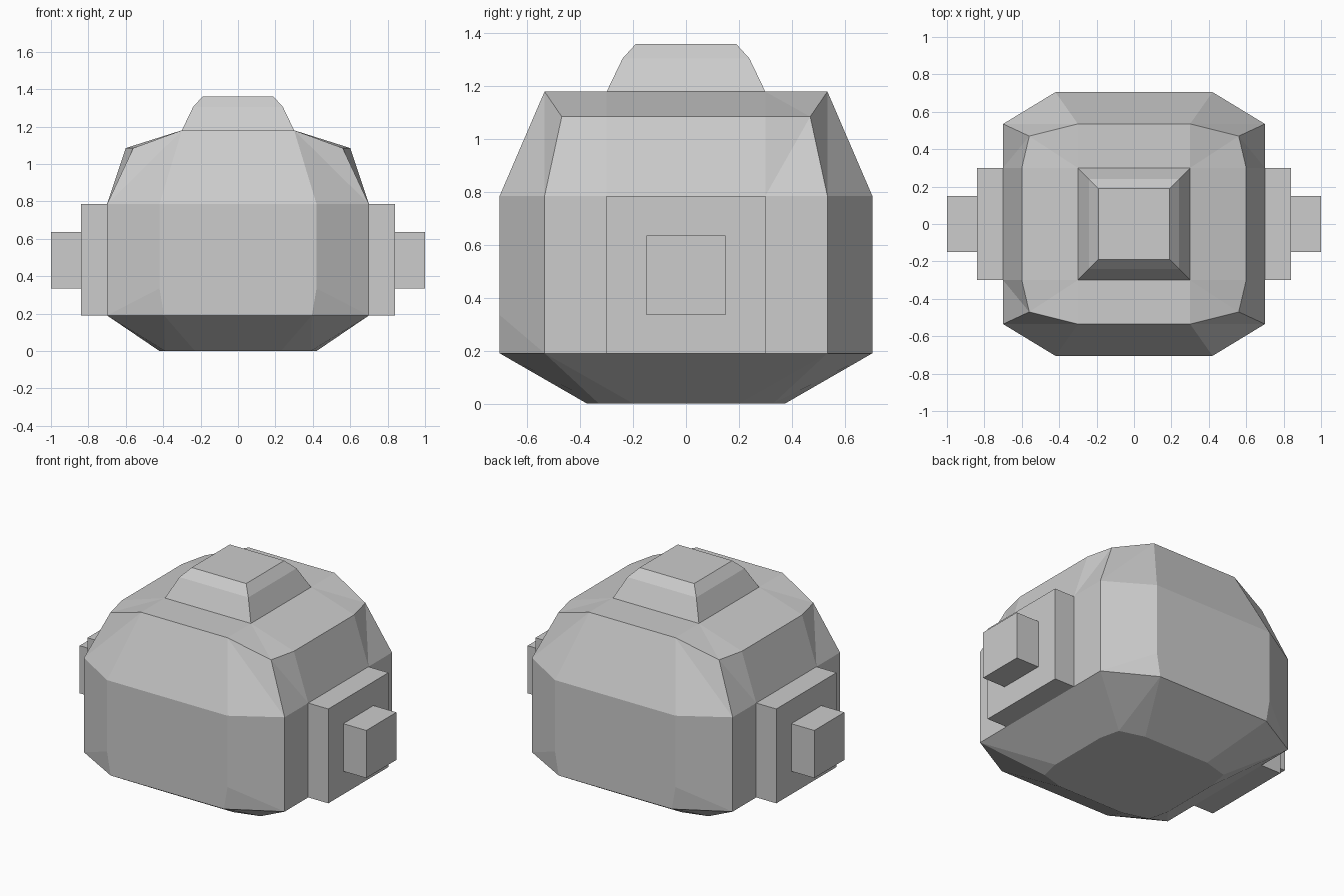
import bpy

if "Cube" in bpy.data.objects:
    bpy.data.objects.remove(bpy.data.objects["Cube"], do_unlink=True)

grey = bpy.data.materials.new("plain_grey")
grey.use_nodes = True
tone = (0.604, 0.604, 0.604, 1)
grey.diffuse_color = tone
grey.node_tree.nodes["Principled BSDF"].inputs["Base Color"].default_value = tone


def square(z, s):
    """Ring of a square section in one quarter."""
    return (z, z, (s, s), (s, s), (s, s))


def loft_quarter(name, rings):
    """Loft rings upward over one quarter, then mirror across x and y.
    Ring: end height, side height, end corner, chamfer corner, side corner."""
    verts, faces, lookup = [], [], {}

    def vert(co):
        if co not in lookup:
            lookup[co] = len(verts)
            verts.append(co)
        return lookup[co]

    grid = []
    for z_end, z_side, a, b, c in rings:
        grid.append([vert(p) for p in (
            (0, a[1], z_end), (*a, z_end), (*b, z_side), (*c, z_side), (c[0], 0, z_side))])
    for low, high in zip(grid, grid[1:]):
        for j in range(len(low) - 1):
            for tri in ((low[j + 1], low[j], high[j]),
                        (low[j + 1], high[j], high[j + 1])):
                if len(set(tri)) == 3:
                    faces.append(tri)
    mesh = bpy.data.meshes.new(name)
    mesh.from_pydata(verts, [], faces)
    mesh.materials.append(grey)
    obj = bpy.data.objects.new(name, mesh)
    bpy.context.collection.objects.link(obj)
    mirror = obj.modifiers.new("Mirror", 'MIRROR')
    mirror.use_axis = (True, True, False)
    return obj


def box(name, x0, x1, half_y, z0, z1):
    bpy.ops.mesh.primitive_cube_add(size=1, location=((x0 + x1) / 2, 0, (z0 + z1) / 2))
    obj = bpy.context.object
    obj.name = name
    obj.scale = (abs(x1 - x0), 2 * half_y, z1 - z0)
    obj.data.materials.append(grey)


# Faceted body with chamfered corners, tapered base and sloped shoulders
wall = ((0.42, 0.705), (0.7, 0.535), (0.7, 0.3))
deck = 1.18
loft_quarter("body", [
    square(0, 0),
    (0, 0, (0.23, 0.375), (0.39, 0.33), (0.42, 0.2)),
    (0.19, 0.19, (0.395, 0.705), *wall[1:]),
    (0.335, 0.335, *wall),
    (0.785, 0.785, *wall),
    (deck, 1.085, (0.3, 0.535), (0.56, 0.47), (0.6, 0.3)),
    square(deck, 0.3),
    square(deck, 0),
])

# Stepped square cap on top
loft_quarter("top_cap", [
    square(deck, 0.3), square(1.305, 0.24), square(1.36, 0.19), square(1.36, 0)])

# Side blocks, each with a smaller stub
for side, s in (("left", 1), ("right", -1)):
    box(side + "_side_block", s * 0.66, s * 0.84, 0.3, 0.19, 0.785)
    box(side + "_side_stub", s * 0.8, s * 1.0, 0.15, 0.335, 0.635)
